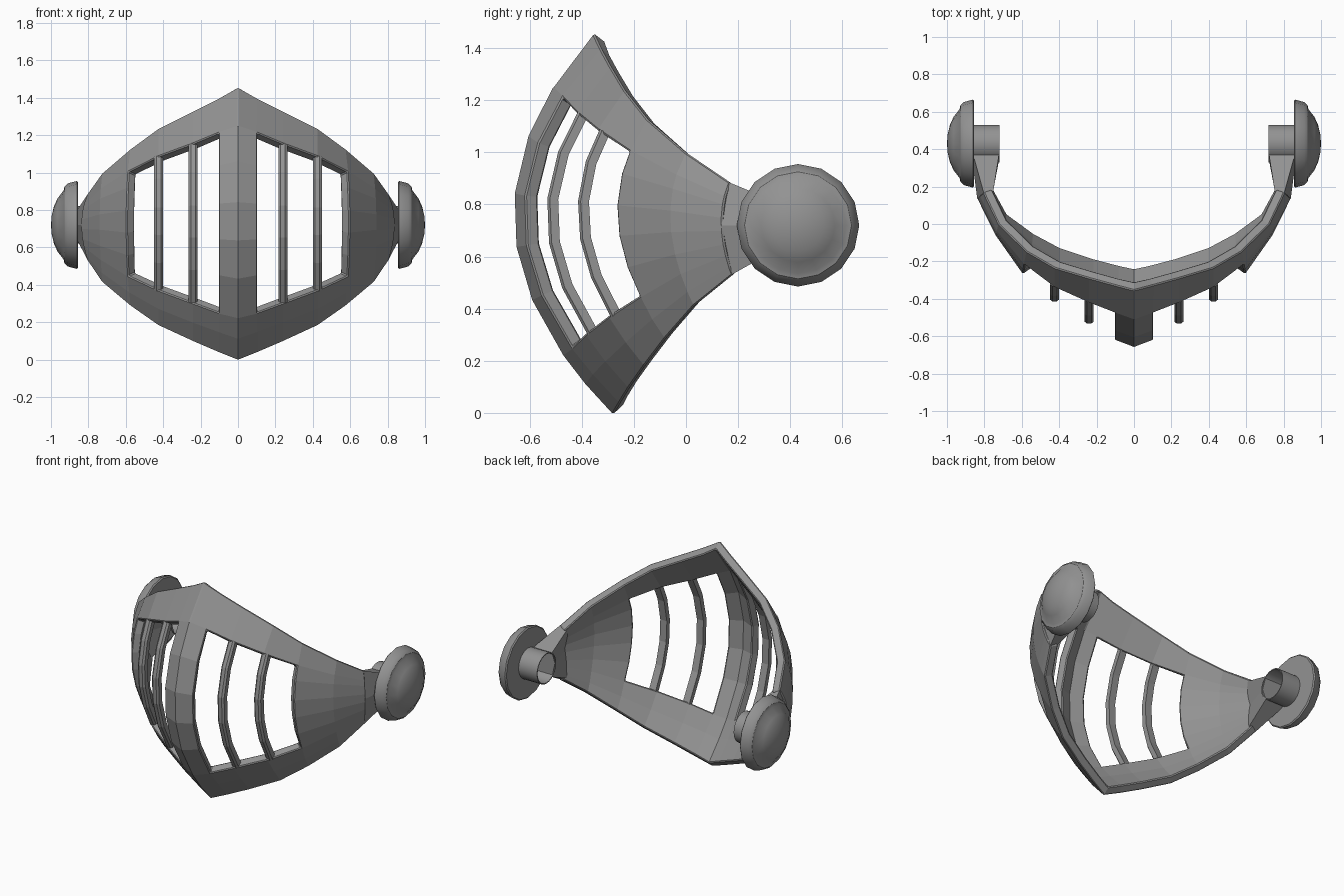
import bpy, bmesh, math
from mathutils import Vector

if "Cube" in bpy.data.objects:
    bpy.data.objects.remove(bpy.data.objects["Cube"])

# Visor surface: columns given by top, middle and bottom point (x >= 0 half)
COLUMNS = [
    ((0, -.355, 1.457), (0, -.66, .725), (0, -.28, -.005)),
    ((.105, -.327, 1.398), (.105, -.62, .725), (.105, -.255, .037)),
    ((.24, -.29, 1.33), (.24, -.54, .725), (.24, -.22, .095)),
    ((.425, -.235, 1.238), (.425, -.42, .73), (.425, -.16, .18)),
    ((.575, -.148, 1.128), (.595, -.265, .73), (.575, -.08, .285)),
    ((.725, 0, 1.0), (.74, -.06, .73), (.725, .03, .41)),
    ((.805, .17, .885), (.84, .14, .72), (.805, .18, .53)),
]
ROWS = [0, .14, .27, .42, .56, .70, .845, .92, 1]
HINGE_Y, HINGE_Z = .43, .72

# Dark grey for all parts
GREY = bpy.data.materials.new("dark_grey")
GREY.diffuse_color = (.29, .29, .29, 1)
GREY.use_nodes = True
GREY.node_tree.nodes["Principled BSDF"].inputs["Base Color"].default_value = GREY.diffuse_color


def row(i, j):
    # window top and bottom rows tilt slightly inward away from the centre
    shift = .007 * max(0, i - 1)
    return ROWS[j] + (shift if j == 1 else -shift if j == 6 else 0)


def on_column(col, t):
    a, m, b = (Vector(p) for p in col)
    return a * (2 * (t - .5) * (t - 1)) + m * (4 * t * (1 - t)) + b * (2 * t * (t - .5))


def finish(bm, name, recalc=True, smooth=False):
    if recalc:
        bmesh.ops.recalc_face_normals(bm, faces=bm.faces)
    me = bpy.data.meshes.new(name)
    bm.to_mesh(me)
    bm.free()
    me.materials.append(GREY)
    ob = bpy.data.objects.new(name, me)
    bpy.context.collection.objects.link(ob)
    mir = ob.modifiers.new("mirror", 'MIRROR')
    mir.use_clip = True
    if smooth:
        bpy.ops.object.select_all(action='DESELECT')
        ob.select_set(True)
        bpy.context.view_layer.objects.active = ob
        bpy.ops.object.shade_smooth_by_angle(angle=math.radians(35))
    return ob


def loft(name, rings):
    bm = bmesh.new()
    vs = [[bm.verts.new(p) for p in r] for r in rings]
    n = len(vs[0])
    for a, b in zip(vs, vs[1:]):
        for i in range(n):
            bm.faces.new((a[i], a[(i + 1) % n], b[(i + 1) % n], b[i]))
    bm.faces.new(vs[0])
    bm.faces.new(vs[-1])
    return finish(bm, name)


def lathe(name, profile, sides, closed=False):
    # profile of (x, radius) spun around the hinge axis
    bm = bmesh.new()
    vs = [bm.verts.new((x, HINGE_Y, HINGE_Z + r)) for x, r in profile]
    pairs = list(zip(vs, vs[1:])) + ([(vs[-1], vs[0])] if closed else [])
    edges = [bm.edges.new(p) for p in pairs]
    bmesh.ops.spin(bm, geom=vs + edges, cent=(0, HINGE_Y, HINGE_Z), axis=(1, 0, 0),
                   angle=2 * math.pi, steps=sides)
    bmesh.ops.remove_doubles(bm, verts=bm.verts, dist=.0005)
    return finish(bm, name, smooth=True)


# Visor shell with window openings
bm = bmesh.new()
grid = [[bm.verts.new(on_column(c, row(i, j))) for j in range(len(ROWS))]
        for i, c in enumerate(COLUMNS)]
for i in range(len(COLUMNS) - 1):
    for j in range(len(ROWS) - 1):
        if 1 <= i <= 3 and 1 <= j <= 5:
            continue
        bm.faces.new((grid[i][j], grid[i][j + 1], grid[i + 1][j + 1], grid[i + 1][j]))
for v in [v for v in bm.verts if not v.link_faces]:
    bm.verts.remove(v)
shell = finish(bm, "visor_shell", recalc=False)
sol = shell.modifiers.new("thickness", 'SOLIDIFY')
sol.thickness = .052
sol.offset = -1
sol.use_even_offset = True
bev = shell.modifiers.new("edge_bevel", 'BEVEL')
bev.width = .006
bev.segments = 1
bev.limit_method = 'ANGLE'
bev.angle_limit = math.radians(55)

# Vertical window bars following the shell curve, with chamfered fronts
for k, i in enumerate((2, 3)):
    rings = []
    for t in [row(i, 1) - .006] + ROWS[2:6] + [row(i, 6) + .006]:
        p = on_column(COLUMNS[i], t)
        tan = on_column(COLUMNS[i], t + .01) - on_column(COLUMNS[i], t - .01)
        inward = Vector((0, -tan.z, tan.y)).normalized()
        section = [(-.024, .048), (-.024, .016), (-.012, .006),
                   (.012, .006), (.024, .016), (.024, .048)]
        rings.append([p + Vector((s, 0, 0)) + inward * d for s, d in section])
    loft(f"window_bar_{k + 1}", rings)

# Arms flaring from the shell ends to the hinge tubes
loft("hinge_arm", [
    [(.803, .165, .885), (.838, .135, .72), (.803, .175, .53),
     (.757, .155, .54), (.79, .13, .72), (.757, .145, .875)],
    [(.86, .37, .80), (.865, .34, .72), (.86, .37, .64),
     (.722, .37, .64), (.722, .34, .72), (.722, .37, .80)],
])

# Hollow hinge tubes
lathe("hinge_tube", [(.72, .10), (.87, .10), (.87, .094), (.72, .094)], 24, closed=True)

# Domed hinge caps
lathe("hinge_cap", [(.855, 0), (.855, .228), (.862, .235), (.91, .222), (.928, .205),
                    (.932, .185), (.965, .142), (.984, .10), (.996, .05), (1.0, 0)], 16)
